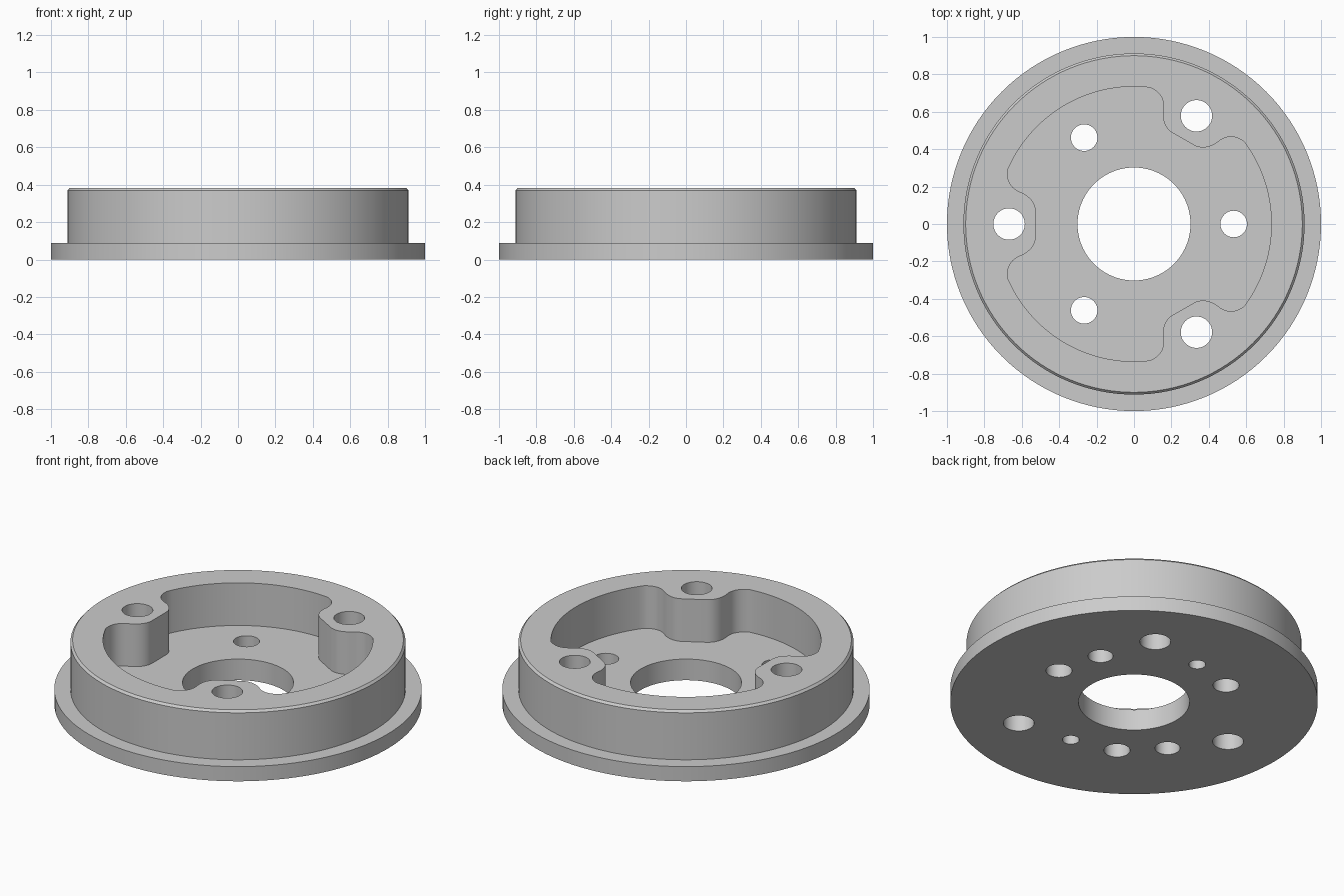
import bpy, bmesh
from math import cos, sin, pi, radians, atan2
from mathutils import Vector

cube = bpy.data.objects.get("Cube")
if cube:
    bpy.data.objects.remove(cube)

metal = bpy.data.materials.new("grey_metal")
GREY = (0.6, 0.6, 0.6, 1)
metal.use_nodes = True
metal.diffuse_color = GREY
metal.node_tree.nodes["Principled BSDF"].inputs["Base Color"].default_value = GREY


def circle(radius, n, centre=(0, 0)):
    return [(centre[0] + radius * cos(2 * pi * i / n),
             centre[1] + radius * sin(2 * pi * i / n)) for i in range(n)]


def loft(bm, rings):
    """Skin a stack of (outline, height) rings and cap both ends."""
    rows = [[bm.verts.new((x, y, z)) for x, y in outline] for outline, z in rings]
    n = len(rows[0])
    for low, high in zip(rows, rows[1:]):
        for i in range(n):
            j = (i + 1) % n
            bm.faces.new((low[i], low[j], high[j], high[i]))
    bm.faces.new(rows[0][::-1])
    bm.faces.new(rows[-1])


def make_object(name, bm):
    bmesh.ops.recalc_face_normals(bm, faces=bm.faces)
    mesh = bpy.data.meshes.new(name)
    bm.to_mesh(mesh)
    bm.free()
    mesh.materials.append(metal)
    obj = bpy.data.objects.new(name, mesh)
    bpy.context.collection.objects.link(obj)
    return obj


def bezier(a, b, c, steps=8):
    a, b, c = Vector(a), Vector(b), Vector(c)
    return [a * (1 - t) ** 2 + b * 2 * t * (1 - t) + c * t * t
            for t in (i / steps for i in range(steps + 1))]


# Flanged body with a chamfered top edge
FLOOR, FLANGE, TOP = 0.127, 0.088, 0.383
profile = [(1, 0), (1, FLANGE), (0.912, FLANGE), (0.912, 0.37), (0.9, TOP)]
bm = bmesh.new()
loft(bm, [(circle(r, 128), z) for r, z in profile])
body = make_object("flanged_hub", bm)

# Pocket outline: one boss flank, mirrored, then repeated three times
flank = (bezier((0.525, 0.065), (0.525, 0.125), (0.59, 0.163))
         + bezier((0.62, 0.176), (0.685, 0.21), (0.675, 0.29)))
start = atan2(flank[-1].y, flank[-1].x)
reach = flank[-1].length
sweep = 2 * pi / 3 - 2 * start
wall = [Vector((reach * cos(a), reach * sin(a)))
        for a in (start + sweep * i / 30 for i in range(1, 30))]
lobe = [Vector((p.x, -p.y)) for p in reversed(flank)] + flank + wall
outline = []
for k in range(3):
    a = pi / 3 + k * 2 * pi / 3
    outline += [(p.x * cos(a) - p.y * sin(a), p.x * sin(a) + p.y * cos(a)) for p in lobe]
bm = bmesh.new()
loft(bm, [(outline, FLOOR), (outline, 0.6)])
pocket = make_object("pocket_cutter", bm)

# Bore, boss holes, floor holes and blind holes in the underside
bm = bmesh.new()


def drill(distance, radius, angles, top=0.6, n=40):
    for deg in angles:
        a = radians(deg)
        hole = circle(radius, n, (distance * cos(a), distance * sin(a)))
        loft(bm, [(hole, -0.1), (hole, top)])


drill(0, 0.302, [0], n=96)
drill(0.668, 0.084, [60, 180, 300])
drill(0.533, 0.071, [0, 120, 240])
drill(0.533, 0.068, [30, 210], top=0.1)
drill(0.535, 0.046, [90, 270], top=0.1)
holes = make_object("hole_cutter", bm)

# Cut the body and drop the cutters
bpy.context.view_layer.objects.active = body
for cutter in (pocket, holes):
    cutter.hide_render = True
    cut = body.modifiers.new(cutter.name, "BOOLEAN")
    cut.operation = "DIFFERENCE"
    cut.solver = "EXACT"
    cut.object = cutter
    bpy.ops.object.modifier_apply(modifier=cut.name)
    bpy.data.objects.remove(cutter)

bpy.ops.object.select_all(action="DESELECT")
body.select_set(True)
bpy.ops.object.shade_smooth_by_angle(angle=radians(30))
